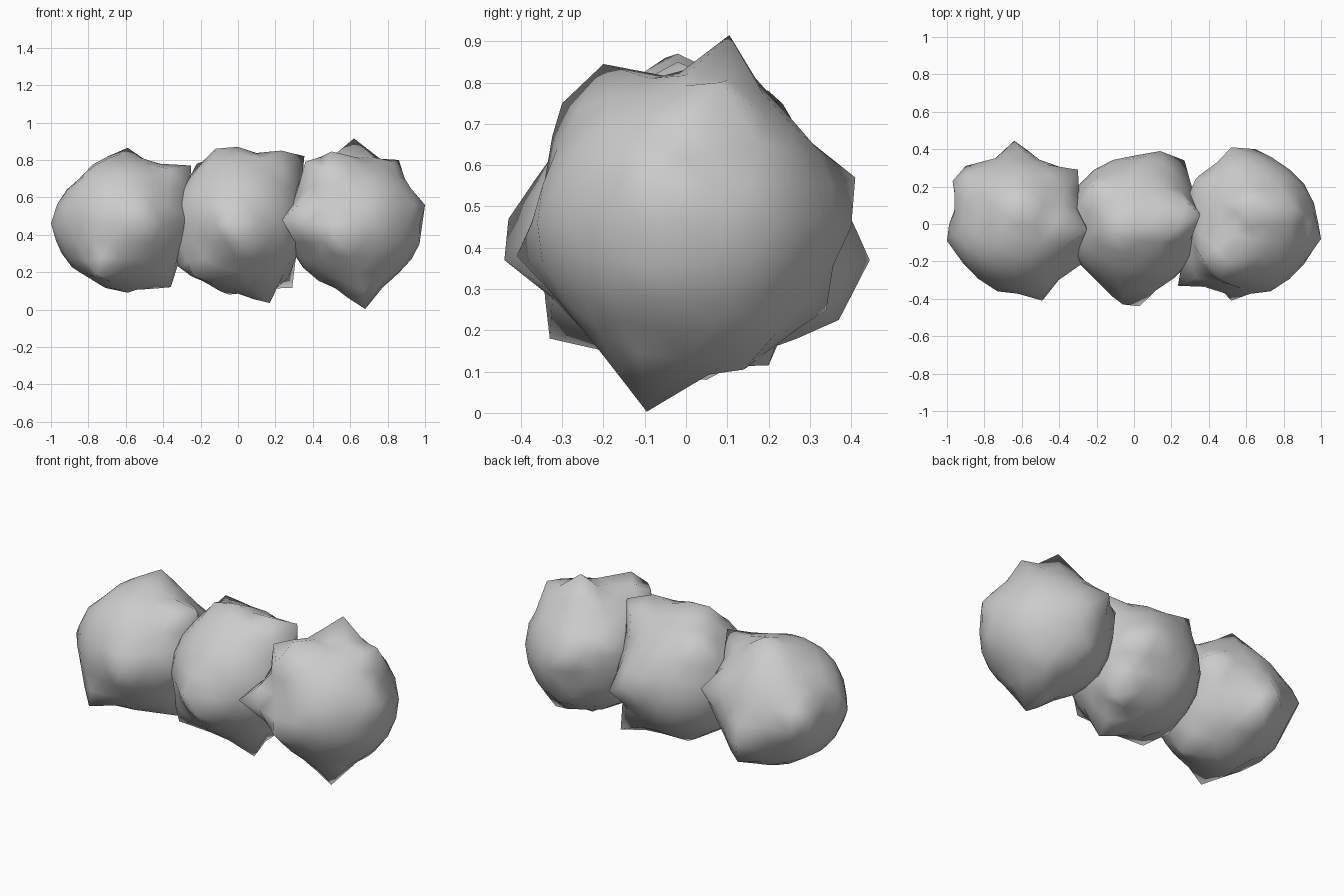
import bpy, bmesh, math
from mathutils import Vector

Z = 0.46  # height of the lump centres


def lump(name, cx, features, base=0.36, width=0.19):
    """Icosphere whose surface is pulled through a few bump tips."""
    bm = bmesh.new()
    bmesh.ops.create_icosphere(bm, subdivisions=3, radius=1)
    centre = Vector((cx, 0, Z))
    tips = [Vector(f) - centre for f in features]
    dirs = [v.co.normalized() for v in bm.verts]
    # soft swelling around each tip
    for v, d in zip(bm.verts, dirs):
        num, den = base * 0.35, 0.35
        for t in tips:
            w = math.exp(-(d.angle(t) / width) ** 2)
            num += w * t.length
            den += w
        v.co = d * (num / den)
    # nearest vertex becomes the tip itself
    bm.verts.ensure_lookup_table()
    for t in tips:
        i = min(range(len(dirs)), key=lambda k: dirs[k].angle(t))
        bm.verts[i].co = t
    for v in bm.verts:
        v.co += centre
    for f in bm.faces:
        f.smooth = True
    me = bpy.data.meshes.new(name)
    bm.to_mesh(me)
    bm.free()
    ob = bpy.data.objects.new(name, me)
    bpy.context.collection.objects.link(ob)
    return ob


# left lump
lump("left_lump", -0.62, [
    (-1.0, -.09, .46), (-.97, .23, .52), (-.64, .445, .37), (-.30, .29, .55),
    (-.25, -.03, .77), (-.59, .12, .865), (-.75, -.33, .18), (-.26, -.20, .47),
    (-.49, -.41, .47), (-.36, -.05, .12), (-.59, 0, .09), (-.60, .37, .225),
    (-.90, .31, .46), (-.95, .10, .46), (-.73, -.36, .46), (-.84, 0, .69),
    (-.79, .02, .18)])

# middle lump
lump("middle_lump", 0, [
    (.17, -.09, .035), (-.32, -.10, .23), (-.24, -.21, .18), (.03, -.44, .37),
    (-.06, -.43, .47), (.14, .39, .48), (.27, .34, .40), (.29, .20, .115),
    (-.05, .05, .08), (.355, .05, .82), (0, -.02, .87), (-.12, -.05, .86),
    (-.22, .20, .78), (.23, -.02, .85)])

# right lump
lump("right_lump", 0.62, [
    (.68, -.095, .003), (.62, .105, .915), (1.0, -.08, .56), (.235, -.33, .48),
    (.50, -.20, .845), (.52, .41, .57), (.65, .40, .45), (.52, -.41, .38),
    (.86, .08, .80), (.97, -.08, .35), (.76, .14, .105), (.33, .24, .60),
    (.60, .34, .25), (.73, -.36, .46), (.62, -.02, .82), (.46, -.30, .75),
    (.36, -.18, .79), (.91, .05, .63)])
